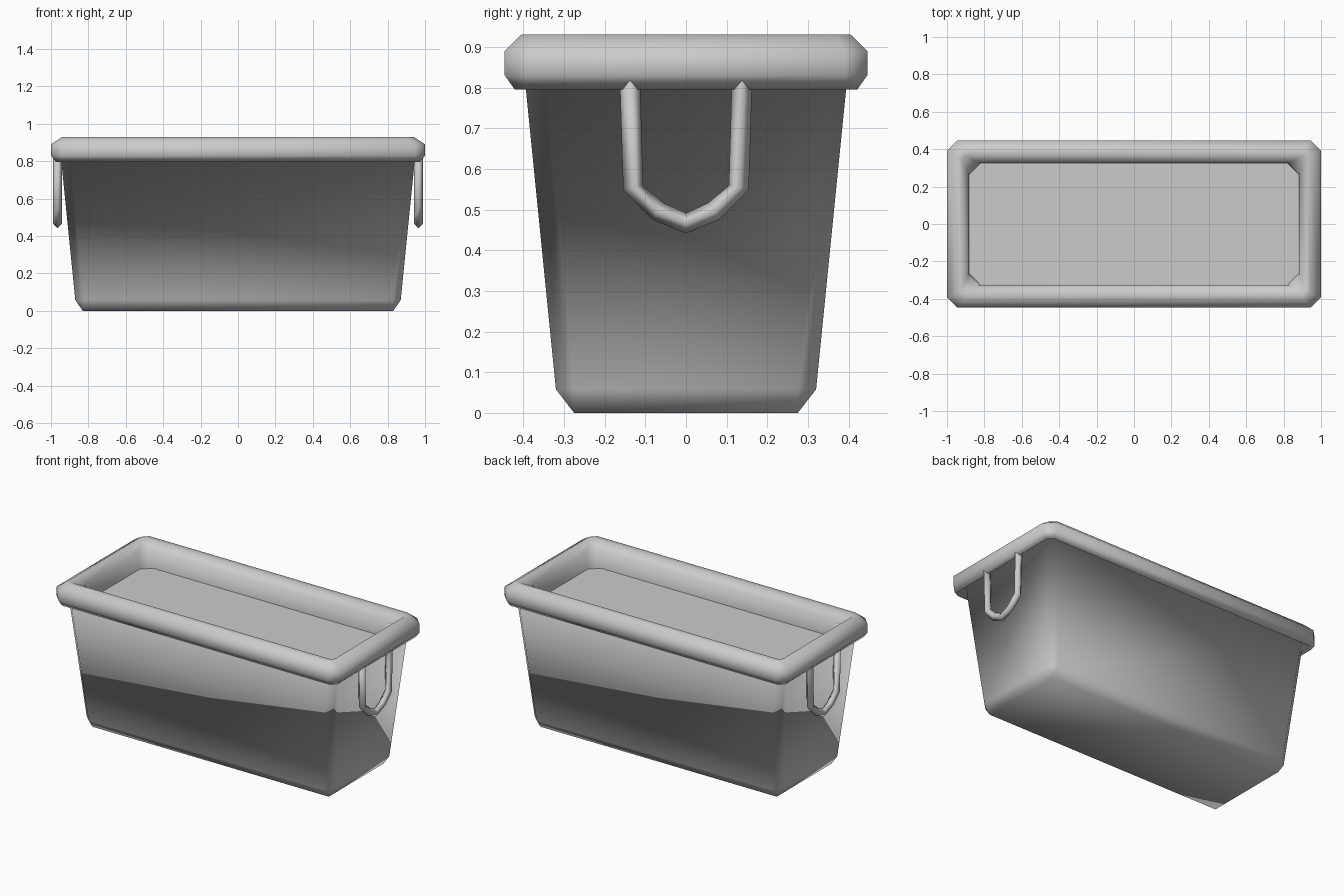
import bpy
import bmesh
from mathutils import Vector

cube = bpy.data.objects.get("Cube")
if cube:
    bpy.data.objects.remove(cube, do_unlink=True)

grey = bpy.data.materials.new("plain grey")
grey.use_nodes = True
colour = (0.6, 0.6, 0.6, 1)
grey.diffuse_color = colour
grey.node_tree.nodes["Principled BSDF"].inputs["Base Color"].default_value = colour


def chamfered_rectangle(hx, hy, cut, z):
    """Eight corner points, anticlockwise."""
    quarter = [(hx, hy - cut), (hx - cut, hy)]
    points = []
    for sx, sy in ((1, 1), (-1, 1), (-1, -1), (1, -1)):
        pair = quarter if sx * sy > 0 else quarter[::-1]
        points += [Vector((sx * x, sy * y, z)) for x, y in pair]
    return points


def loft(name, rings):
    """Skin a list of equal rings; cap the first and leave the last open."""
    bm = bmesh.new()
    loops = [[bm.verts.new(p) for p in ring] for ring in rings]
    bm.faces.new(loops[0])
    for a, b in zip(loops, loops[1:]):
        for i in range(len(a)):
            j = (i + 1) % len(a)
            bm.faces.new((a[i], a[j], b[j], b[i]))
    bmesh.ops.remove_doubles(bm, verts=bm.verts, dist=0.0005)
    if len(rings) > 1:
        bmesh.ops.recalc_face_normals(bm, faces=bm.faces)
    for face in bm.faces:
        face.smooth = True
    mesh = bpy.data.meshes.new(name)
    bm.to_mesh(mesh)
    bm.free()
    mesh.materials.append(grey)
    obj = bpy.data.objects.new(name, mesh)
    bpy.context.collection.objects.link(obj)


# Tub shell: tapered wall, overhanging bevelled rim, then the inside lip
loft("tub_shell", [chamfered_rectangle(*r) for r in (
    (0.83, 0.275, 0, 0),
    (0.87, 0.32, 0.045, 0.058),
    (0.948, 0.3975, 0.05, 0.833),
    (0.971, 0.421, 0.03, 0.795),
    (1.0, 0.446, 0.055, 0.83),
    (1.0, 0.446, 0.055, 0.89),
    (0.94, 0.405, 0.035, 0.93),
    (0.925, 0.37, 0.02, 0.93),
    (0.886, 0.327, 0.055, 0.89),
    (0.878, 0.322, 0.055, 0.775),
)])

# Flat filling just below the rim
loft("filling", [chamfered_rectangle(0.879, 0.323, 0.055, 0.78)])

# Drooping handles made of a four-sided bar
half = [(0.138, 0.825), (0.130, 0.554), (0.069, 0.496)]
path = [(-y, z) for y, z in half] + [(0, 0.466)] + half[::-1]
radius = 0.025
for side, label in ((1, "left"), (-1, "right")):
    centres = [Vector((side * 0.965, y, z)) for y, z in path]
    rings = []
    for i, c in enumerate(centres):
        along = centres[min(i + 1, len(centres) - 1)] - centres[max(i - 1, 0)]
        out = Vector((1, 0, 0))
        across = along.normalized().cross(out)
        rings.append([c + d * radius for d in (out, across, -out, -across)])
    loft(label + "_handle", rings)
